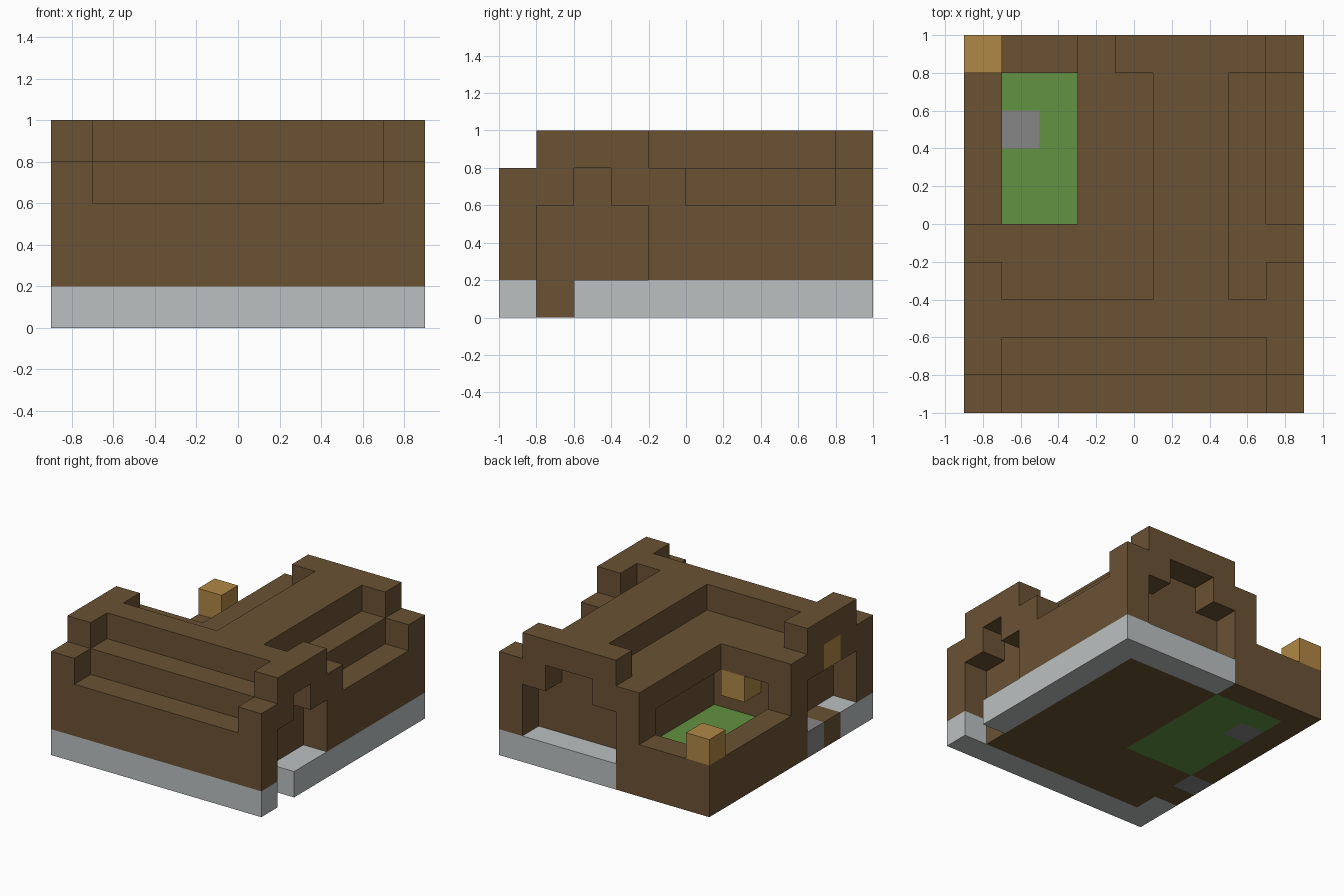
import bpy
import bmesh
from itertools import product
from mathutils import Vector

if "Cube" in bpy.data.objects:
    bpy.data.objects.remove(bpy.data.objects["Cube"])

CELL = 0.2
ORIGIN = Vector((-0.9, -1.0, 0.0))


def make_material(name, color):
    mat = bpy.data.materials.new(name)
    mat.use_nodes = True
    rgba = (*color, 1.0)
    mat.diffuse_color = rgba
    mat.node_tree.nodes["Principled BSDF"].inputs["Base Color"].default_value = rgba
    return mat


brown = make_material("brown timber", (0.147, 0.084, 0.034))
pale = make_material("pale stone", (0.50, 0.527, 0.527))
grey = make_material("grey stone", (0.238, 0.238, 0.238))
green = make_material("grass green", (0.122, 0.287, 0.054))
amber = make_material("amber lamp", (0.434, 0.246, 0.061))

solid = {}   # grid cell -> part name
parts = {}   # part name -> material


def block(part, mat, x, y, z):
    """Fill a range of grid cells for a part; earlier blocks keep their cells."""
    parts[part] = mat
    for cell in product(range(*x), range(*y), range(*z)):
        solid.setdefault(cell, part)


def build(part, mat):
    """Skin the exposed sides of a part's cells and merge flat areas."""
    bm = bmesh.new()
    for cell in [c for c, p in solid.items() if p == part]:
        for axis, side in product(range(3), (0, 1)):
            near = list(cell)
            near[axis] += 2 * side - 1
            if tuple(near) in solid:
                continue
            corners = []
            for a, b in ((0, 0), (1, 0), (1, 1), (0, 1)):
                p = Vector(cell)
                p[axis] += side
                p[(axis + 1) % 3] += a
                p[(axis + 2) % 3] += b
                corners.append(bm.verts.new(p * CELL + ORIGIN))
            bm.faces.new(corners if side else corners[::-1])
    bmesh.ops.remove_doubles(bm, verts=bm.verts, dist=0.001)
    bmesh.ops.dissolve_limit(bm, angle_limit=0.01, verts=bm.verts, edges=bm.edges)
    mesh = bpy.data.meshes.new(part)
    bm.to_mesh(mesh)
    bm.free()
    mesh.materials.append(mat)
    bpy.context.collection.objects.link(bpy.data.objects.new(part, mesh))


# Stone footing around the house
for x, y in (((0, 9), (0, 1)), ((0, 1), (1, 2)), ((8, 9), (2, 9)), ((4, 9), (9, 10))):
    block("footing", pale, x, y, (0, 1))

# Side doorstep, paving stone and lawn
block("doorstep", grey, (0, 1), (3, 4), (0, 1))
block("door_sill", brown, (0, 1), (2, 3), (0, 1))
block("paving_stone", grey, (1, 2), (7, 8), (0, 1))
block("lawn", green, (1, 4), (4, 9), (0, 1))

# Lamps on the garden corner, under the eave and in the gable
block("garden_lamp", amber, (0, 1), (9, 10), (2, 3))
block("eave_lamp", amber, (2, 3), (4, 5), (2, 3))
block("gable_lamp", amber, (0, 1), (2, 3), (3, 4))

# Low garden wall and the two posts that end it
block("garden_wall", brown, (0, 1), (5, 10), (0, 2))
block("garden_wall", brown, (1, 3), (9, 10), (0, 2))
block("garden_posts", brown, (0, 1), (4, 5), (0, 4))
block("garden_posts", brown, (3, 4), (9, 10), (0, 4))

# Main hall and rear wing, with their outer walls
block("house_walls", brown, (1, 8), (1, 4), (0, 4))
block("house_walls", brown, (4, 8), (4, 9), (0, 4))
block("house_walls", brown, (1, 8), (0, 1), (1, 3))
block("house_walls", brown, (8, 9), (5, 9), (1, 3))
block("house_walls", brown, (8, 9), (4, 5), (1, 4))
block("house_walls", brown, (8, 9), (9, 10), (1, 4))

# Stepped gables at both ends of the hall
for x in ((0, 1), (8, 9)):
    block("hall_gables", brown, x, (0, 1), (1, 4))
    for y in ((1, 2), (3, 4)):
        block("hall_gables", brown, x, y, (3, 5))

# Stepped gable at the back of the wing
for x in ((4, 5), (7, 8)):
    block("wing_gable", brown, x, (9, 10), (3, 5))

# Overhanging eaves on the garden side
block("eaves", brown, (1, 4), (4, 5), (3, 4))
block("eaves", brown, (3, 4), (5, 9), (3, 4))

# Crossing roof ridges
block("roof_ridges", brown, (0, 9), (2, 3), (4, 5))
block("roof_ridges", brown, (5, 7), (3, 10), (4, 5))

for part, mat in parts.items():
    build(part, mat)
